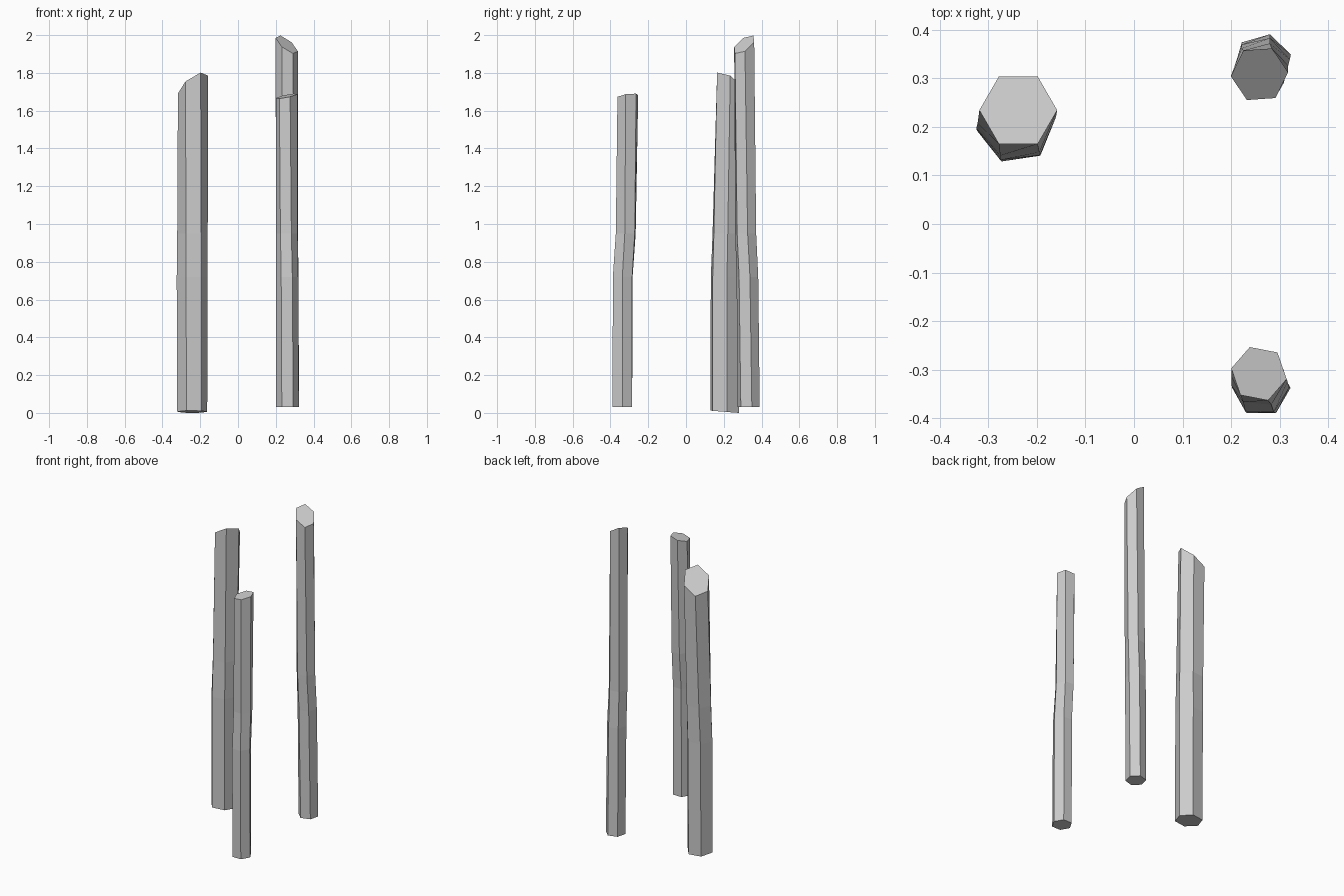
import bpy
import bmesh
from math import cos, sin, radians, tau

cube = bpy.data.objects.get("Cube")
if cube:
    bpy.data.objects.remove(cube, do_unlink=True)

# One plain stone colour
stone = bpy.data.materials.new("grey stone")
stone.use_nodes = True
grey = (0.6, 0.6, 0.6, 1)
stone.diffuse_color = grey
stone.node_tree.nodes["Principled BSDF"].inputs["Base Color"].default_value = grey


def pillar(name, rings, base_slope, top_slope, sides=6):
    """Loft hexagons (x, y, z, radius, twist) with tilted end cuts."""
    bm = bmesh.new()
    slopes = [base_slope] + [(0, 0)] * (len(rings) - 2) + [top_slope]
    loops = []
    for (x, y, z, radius, twist), (sx, sy) in zip(rings, slopes):
        loop = []
        for i in range(sides):
            a = radians(twist) + tau * i / sides
            dx, dy = radius * cos(a), radius * sin(a)
            loop.append(bm.verts.new((x + dx, y + dy, z + sx * dx + sy * dy)))
        loops.append(loop)
    for low, high in zip(loops, loops[1:]):
        for i in range(sides):
            j = (i + 1) % sides
            bm.faces.new((low[i], low[j], high[j], high[i]))
    bm.faces.new(loops[0][::-1])
    bm.faces.new(loops[-1])
    bm.normal_update()
    mesh = bpy.data.meshes.new(name)
    bm.to_mesh(mesh)
    bm.free()
    mesh.materials.append(stone)
    obj = bpy.data.objects.new(name, mesh)
    bpy.context.collection.objects.link(obj)
    return obj


# Thick pillar, cut down towards the back right
pillar("thick_pillar", [
    (-0.243, 0.204, 0.006, 0.081, 8.5),
    (-0.243, 0.207, 0.72, 0.082, 7),
    (-0.241, 0.214, 0.95, 0.081, 5),
    (-0.238, 0.234, 1.738, 0.080, 0),
], (0, -0.08), (0.59, -0.58))

# Tall pillar, cut down towards the front left
pillar("tall_pillar", [
    (0.265, 0.332, 0.03, 0.060, 16),
    (0.262, 0.325, 0.72, 0.060, 13),
    (0.259, 0.316, 0.95, 0.059, 10),
    (0.258, 0.308, 1.95, 0.059, 4),
], (0, 0), (-0.64, 0.54))

# Short pillar, nearly level on top
pillar("short_pillar", [
    (0.262, -0.337, 0.03, 0.060, 0),
    (0.260, -0.335, 0.72, 0.059, -2),
    (0.258, -0.319, 0.95, 0.058, -5),
    (0.257, -0.308, 1.677, 0.058, -11),
], (0, 0), (0.2, 0.13))
